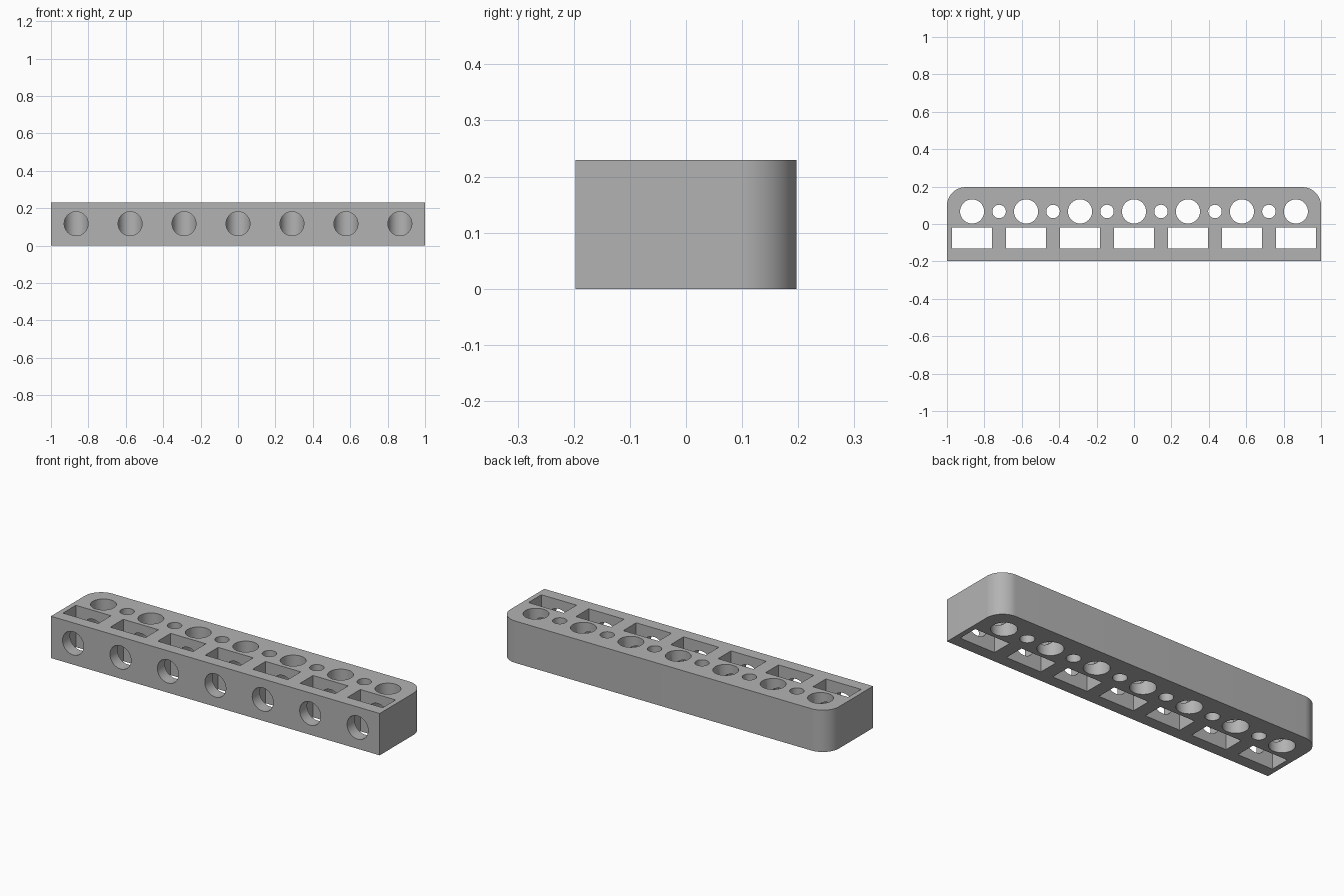
import bpy, bmesh, math
from mathutils import Matrix, Vector

old = bpy.data.objects.get("Cube")
if old:
    bpy.data.objects.remove(old, do_unlink=True)

HALF_Y, HEIGHT, CORNER = 0.197, 0.23, 0.1
PITCH, HOLE_Y, HOLE_R, PIN_R = 0.2885, 0.067, 0.0645, 0.036
SLOT = (0.214, 0.112)
SLOT_Y = -0.076
columns = [i * PITCH for i in range(-3, 4)]

grey = bpy.data.materials.new("plain grey")
grey.use_nodes = True
colour = (0.45, 0.45, 0.45, 1)
grey.diffuse_color = colour
grey.node_tree.nodes["Principled BSDF"].inputs["Base Color"].default_value = colour


def make_object(name, bm):
    bmesh.ops.recalc_face_normals(bm, faces=bm.faces)
    mesh = bpy.data.meshes.new(name)
    bm.to_mesh(mesh)
    bm.free()
    mesh.materials.append(grey)
    obj = bpy.data.objects.new(name, mesh)
    bpy.context.collection.objects.link(obj)
    return obj


def add_cylinder(bm, radius, depth, matrix):
    bmesh.ops.create_cone(bm, cap_ends=True, segments=64, radius1=radius,
                          radius2=radius, depth=depth, matrix=matrix)


# Block with rounded rear corners
bm = bmesh.new()
outline = [(-1, -HALF_Y), (1, -HALF_Y)]
for side, start in ((1, 0), (-1, 90)):
    for i in range(17):
        a = math.radians(start + 90 * i / 16)
        outline.append((side * (1 - CORNER) + CORNER * math.cos(a),
                        HALF_Y - CORNER + CORNER * math.sin(a)))
base = bm.faces.new([bm.verts.new((x, y, 0)) for x, y in outline])
top = bmesh.ops.extrude_face_region(bm, geom=[base])["geom"]
bmesh.ops.translate(bm, vec=(0, 0, HEIGHT),
                    verts=[v for v in top if isinstance(v, bmesh.types.BMVert)])
rack = make_object("tool_rack", bm)

# Upright cutters: large holes, small holes between them, rectangular slots
bm = bmesh.new()
for x in columns:
    add_cylinder(bm, HOLE_R, 1, Matrix.Translation((x, HOLE_Y, 0)))
    slot = Matrix.Translation((x, SLOT_Y, 0)) @ Matrix.Diagonal((*SLOT, 1, 1))
    bmesh.ops.create_cube(bm, size=1, matrix=slot)
for x in columns[:-1]:
    add_cylinder(bm, PIN_R, 1, Matrix.Translation((x + PITCH / 2, HOLE_Y, 0)))
upright = make_object("upright_cutter", bm)

# Front bores, running through the slots into the large holes
bm = bmesh.new()
length = HOLE_Y + 0.3
for x in columns:
    add_cylinder(bm, HOLE_R - 0.0005, length,
                 Matrix.Translation((x, HOLE_Y - length / 2, HEIGHT / 2 + 0.002))
                 @ Matrix.Rotation(math.pi / 2, 4, 'X'))
bores = make_object("bore_cutter", bm)

# Cut the block
bpy.ops.object.select_all(action='DESELECT')
rack.select_set(True)
bpy.context.view_layer.objects.active = rack
for cutter in (upright, bores):
    mod = rack.modifiers.new(cutter.name, 'BOOLEAN')
    mod.operation, mod.solver, mod.object = 'DIFFERENCE', 'EXACT', cutter
    bpy.ops.object.modifier_apply(modifier=mod.name)
    bpy.data.objects.remove(cutter, do_unlink=True)
bpy.ops.object.shade_smooth_by_angle(angle=math.radians(30))
